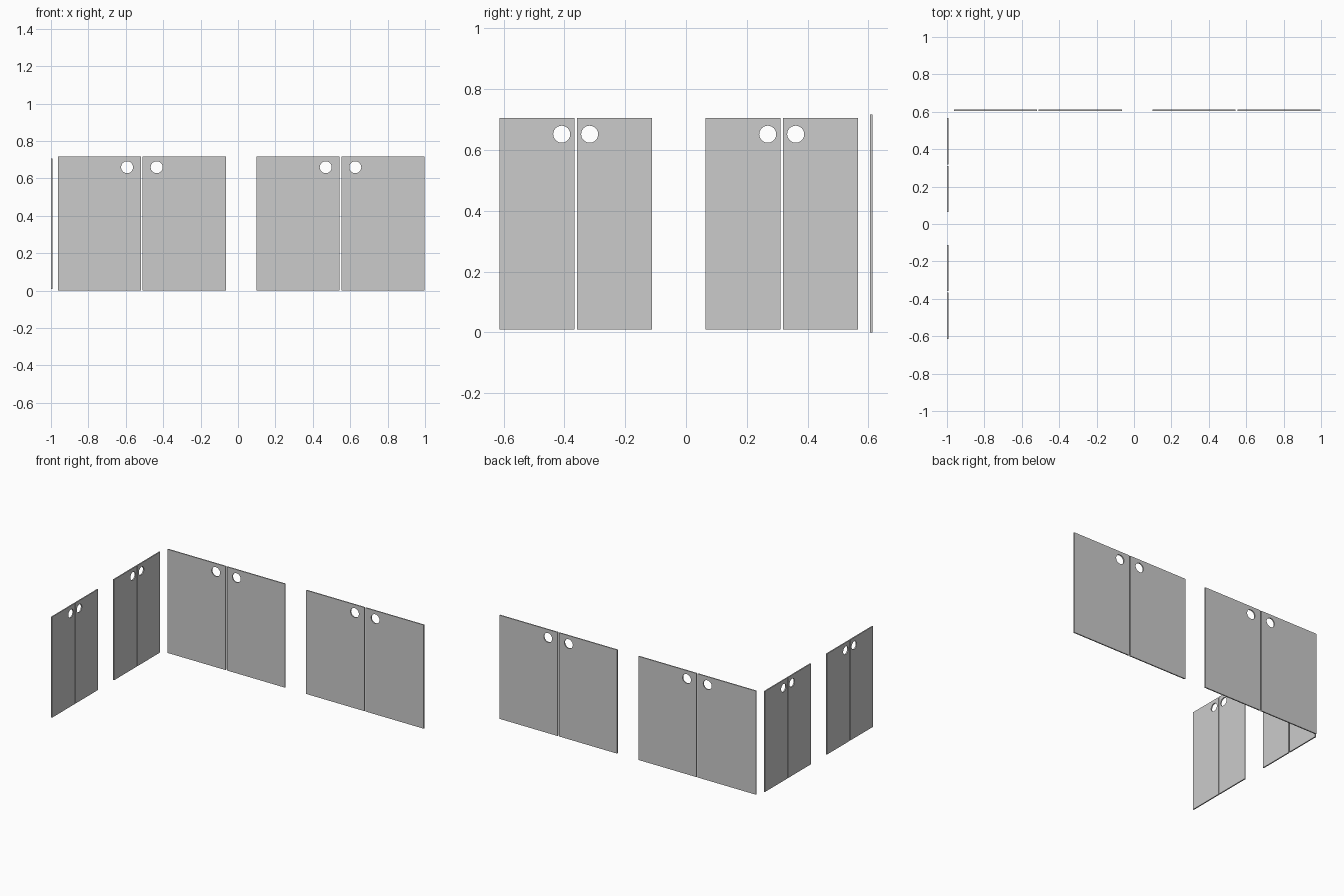
import bpy, bmesh
from math import sin, cos, pi
from mathutils import Matrix

if "Cube" in bpy.data.objects:
    bpy.data.objects.remove(bpy.data.objects["Cube"])

THICK = 0.008
SIDES = 32


def door_panel(name, u0, u1, z0, z1, hole_u, hole_z, radius, place):
    """Flat door with a round finger hole, drawn in (u, z) and thickened."""
    bm = bmesh.new()
    outer = [(u0, z0), (u1, z0), (u1, z1), (u0, z1)]
    hole = [(hole_u + radius * cos(2 * pi * i / SIDES),
             hole_z + radius * sin(2 * pi * i / SIDES)) for i in range(SIDES)]
    edges = []
    for loop in (outer, hole):
        verts = [bm.verts.new((u, 0, z)) for u, z in loop]
        edges += [bm.edges.new((verts[i - 1], verts[i])) for i in range(len(verts))]
    bmesh.ops.triangle_fill(bm, edges=edges, use_beauty=True, use_dissolve=False)
    ext = bmesh.ops.extrude_face_region(bm, geom=bm.faces[:], use_keep_orig=True)
    moved = [g for g in ext["geom"] if isinstance(g, bmesh.types.BMVert)]
    bmesh.ops.translate(bm, verts=moved, vec=(0, THICK, 0))
    bmesh.ops.transform(bm, matrix=place, verts=bm.verts[:])
    bmesh.ops.recalc_face_normals(bm, faces=bm.faces[:])
    mesh = bpy.data.meshes.new(name)
    bm.to_mesh(mesh)
    bm.free()
    obj = bpy.data.objects.new(name, mesh)
    bpy.context.collection.objects.link(obj)
    # smooth hole rim, sharp panel edges
    bpy.ops.object.select_all(action='DESELECT')
    obj.select_set(True)
    bpy.context.view_layer.objects.active = obj
    bpy.ops.object.shade_smooth_by_angle(angle=pi / 6)


def door_pair(name, seam, gap, width, z0, z1, hole_offset, hole_z, radius, place):
    """Two mirrored doors meeting at a seam."""
    for side, label in ((-1, "left"), (1, "right")):
        a, b = seam + side * gap / 2, seam + side * (gap / 2 + width)
        door_panel(f"{name}_{label}", min(a, b), max(a, b), z0, z1,
                   seam + side * hole_offset, hole_z, radius, place)


# Back row: wide doors facing the front
back = Matrix.Translation((0, 0.605, 0))
for i, seam in enumerate((-0.514, 0.548)):
    door_pair(f"back_door_{i + 1}", seam, 0.009, 0.445, 0.0, 0.717,
              0.079, 0.66, 0.032, back)

# Left row: narrow doors turned to run along y
left = Matrix.Translation((-1.0 + THICK, 0, 0)) @ Matrix.Rotation(pi / 2, 4, 'Z')
for i, seam in enumerate((-0.363, 0.315)):
    door_pair(f"side_door_{i + 1}", seam, 0.008, 0.247, 0.01, 0.706,
              0.046, 0.652, 0.028, left)
